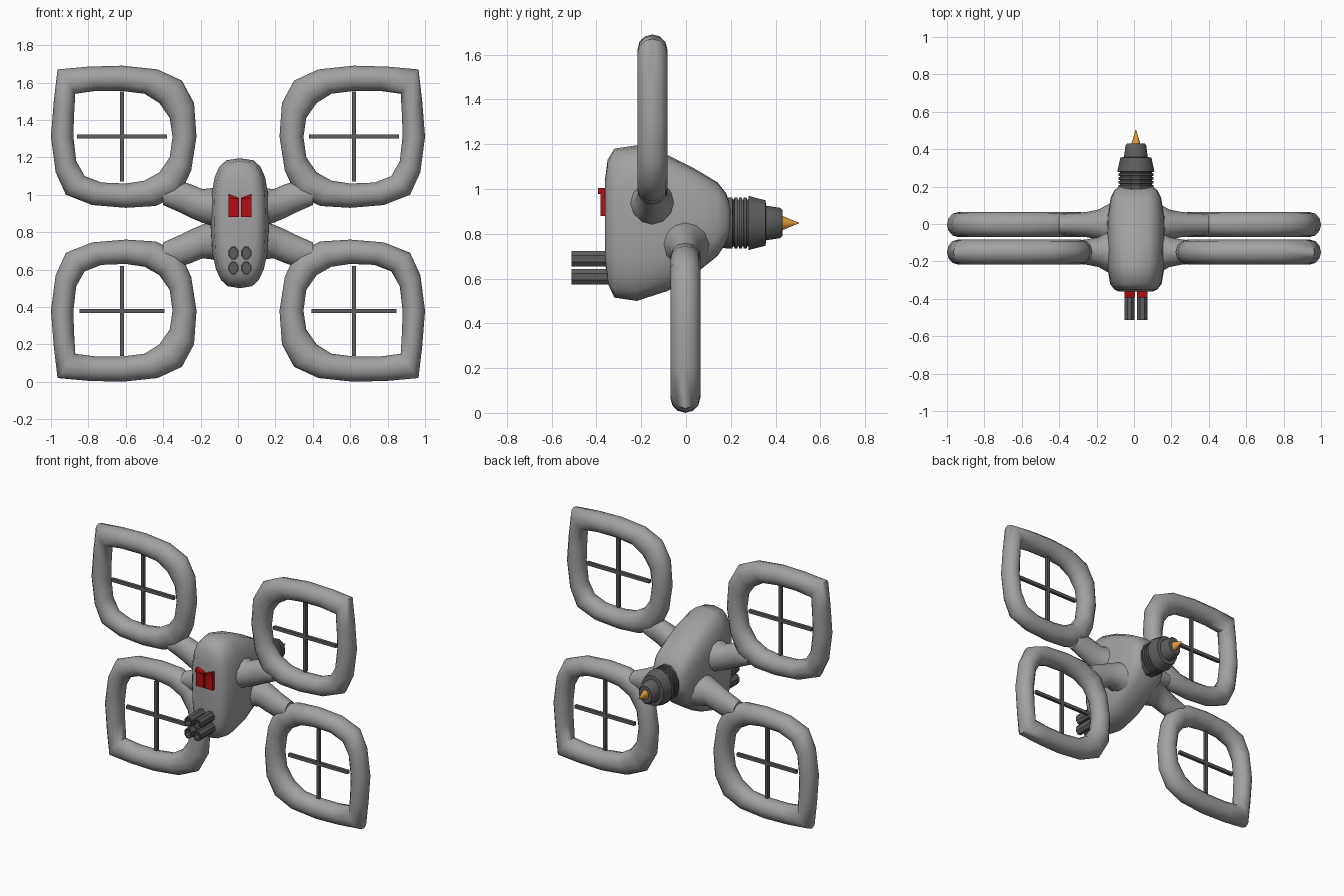
import bpy, bmesh, math
from mathutils import Vector

cube = bpy.data.objects.get("Cube")
if cube:
    bpy.data.objects.remove(cube)

MID_Z = 0.845   # height the upper and lower wings mirror about
BODY_X = 0.01


def material(name, rgb):
    m = bpy.data.materials.new(name)
    m.use_nodes = True
    m.diffuse_color = (*rgb, 1)
    m.node_tree.nodes["Principled BSDF"].inputs["Base Color"].default_value = (*rgb, 1)
    return m


shell = material("light grey shell", (0.36, 0.36, 0.36))
metal = material("dark grey metal", (0.11, 0.11, 0.11))
red = material("red", (0.45, 0.005, 0.008))
orange = material("orange", (0.72, 0.32, 0.04))


def loft(name, rings, mat, closed=False, angle=40):
    """Skin a list of point rings into one object."""
    bm = bmesh.new()
    loops = [[bm.verts.new(p) for p in ring] for ring in rings]
    n = len(loops[0])
    pairs = list(zip(loops, loops[1:]))
    if closed:
        pairs.append((loops[-1], loops[0]))
    else:
        bm.faces.new(loops[0])
        bm.faces.new(loops[-1])
    for a, b in pairs:
        for i in range(n):
            j = (i + 1) % n
            bm.faces.new((a[i], a[j], b[j], b[i]))
    bmesh.ops.recalc_face_normals(bm, faces=bm.faces)
    mesh = bpy.data.meshes.new(name)
    bm.to_mesh(mesh)
    bm.free()
    mesh.materials.append(mat)
    obj = bpy.data.objects.new(name, mesh)
    bpy.context.collection.objects.link(obj)
    bpy.ops.object.select_all(action="DESELECT")
    obj.select_set(True)
    bpy.context.view_layer.objects.active = obj
    bpy.ops.object.shade_smooth_by_angle(angle=math.radians(angle))
    return obj


def angles(n, turn=0.0):
    return [math.tau * (i + turn) / n for i in range(n)]


def turned(name, profile, mat, x, z, squash=1.0, sides=12):
    """Lathe (y, radius) pairs about a front-to-back axis."""
    rings = [[Vector((x + r * squash * math.cos(a), y, z + r * math.sin(a)))
              for a in angles(sides, 0.5)] for y, r in profile]
    return loft(name, rings, mat, angle=35)


def box(name, lo, hi, mat):
    rings = [[(lo[0], y, lo[1]), (hi[0], y, lo[1]), (hi[0], y, hi[1]), (lo[0], y, hi[1])]
             for y in (lo[2], hi[2])]
    return loft(name, rings, mat, angle=10)


# Fuselage: rounded sections along y as (y, bottom, top, half width)
def body_section(y, low, high, half):
    ring = []
    for a in angles(20):
        c, s = math.cos(a), math.sin(a)
        z = (low + high) / 2 + (high - low) / 2 * math.copysign(abs(s) ** 0.65, s)
        w = half * (1 - 0.35 * max(0, 0.75 - z))
        ring.append((BODY_X + w * math.copysign(abs(c) ** 0.65, c), y, z))
    return ring


stations = [(-0.362, 0.68, 1.04, 0.09), (-0.35, 0.58, 1.13, 0.115),
            (-0.32, 0.515, 1.18, 0.138), (-0.22, 0.5, 1.195, 0.155),
            (-0.08, 0.545, 1.15, 0.157), (0.04, 0.62, 1.09, 0.152),
            (0.14, 0.70, 1.03, 0.135), (0.18, 0.76, 0.98, 0.115),
            (0.20, 0.79, 0.92, 0.09)]
loft("fuselage", [body_section(*s) for s in stations], shell, angle=60)

# Rotor guard outline as matching outer and inner (x, z) points
outer = [(0.965, 1.67), (0.80, 1.685), (0.62, 1.69), (0.43, 1.67), (0.30, 1.61),
         (0.235, 1.49), (0.222, 1.31), (0.25, 1.13), (0.31, 1.0), (0.44, 0.94),
         (0.60, 0.93), (0.78, 0.945), (0.92, 1.0), (0.975, 1.12), (1.0, 1.31), (0.985, 1.5)]
inner = [(0.87, 1.54), (0.76, 1.555), (0.62, 1.555), (0.50, 1.54), (0.42, 1.49),
         (0.365, 1.41), (0.35, 1.31), (0.365, 1.2), (0.42, 1.12), (0.50, 1.075),
         (0.60, 1.06), (0.73, 1.065), (0.82, 1.10), (0.865, 1.18), (0.88, 1.31), (0.877, 1.42)]
# Arm sections as (x, centre z, half height, half depth)
arm = [(0.40, 1.0, 0.055, 0.055), (0.31, 0.99, 0.085, 0.062), (0.25, 0.965, 0.09, 0.068),
       (0.19, 0.94, 0.09, 0.08), (0.145, 0.935, 0.10, 0.105), (0.08, 0.93, 0.12, 0.13)]

for level, up, y0 in (("upper", 1, -0.15), ("lower", -1, -0.003)):
    for side, sx in (("left", 1), ("right", -1)):
        def place(x, y, z):
            return Vector((sx * x, y0 + y, MID_Z + up * (z - MID_Z)))

        tag = f"{level}_{side}"
        rings = []
        for (ox, oz), (ix, iz) in zip(outer, inner):
            cx, cz, dx, dz = (ox + ix) / 2, (oz + iz) / 2, (ox - ix) / 2, (oz - iz) / 2
            rings.append([place(cx + dx * math.cos(a), 0.067 * math.sin(a), cz + dz * math.cos(a))
                          for a in angles(12)])
        loft(tag + "_rotor_guard", rings, shell, closed=True, angle=60)
        loft(tag + "_arm", [[place(x, d * math.sin(a), z + h * math.cos(a)) for a in angles(12)]
                            for x, z, h, d in arm], shell, angle=60)

        # Crossed rotor bars
        cx, cz, t = sx * 0.62, MID_Z + up * 0.466, 0.011
        reach = 0.24 if up > 0 else 0.228
        box(tag + "_rotor_bar_across", (cx - reach, cz - t, y0 - t), (cx + reach, cz + t, y0 + t), metal)
        box(tag + "_rotor_bar_upright", (cx - t, cz - 0.24, y0 - t), (cx + t, cz + 0.24, y0 + t), metal)

# Ribbed tail nozzle and its pointed tip
nozzle = [(0.15, 0.115)]
for i in range(4):
    y = 0.195 + i * 0.021
    nozzle += [(y, 0.118), (y + 0.013, 0.118), (y + 0.014, 0.108), (y + 0.020, 0.108)]
nozzle += [(0.28, 0.125), (0.355, 0.105), (0.358, 0.08), (0.42, 0.07), (0.43, 0.06)]
turned("tail_nozzle", nozzle, metal, BODY_X, 0.848, 0.82)
turned("tail_tip", [(0.42, 0.037), (0.505, 0.001)], orange, BODY_X, 0.848, 0.75)

# Four hollow barrels
for col, sx in (("left", 1), ("right", -1)):
    for row, z in (("upper", 0.688), ("lower", 0.608)):
        turned(f"{row}_{col}_barrel",
               [(-0.30, 0.037), (-0.512, 0.037), (-0.512, 0.028), (-0.47, 0.028)],
               metal, BODY_X + sx * 0.034, z, 0.8, 8)

    # Red front panel with a slanted top and a small brow
    near, far = BODY_X + sx * 0.005, BODY_X + sx * 0.062
    for part, y, drop in (("panel", -0.382, 0.125), ("brow", -0.393, 0.025)):
        rings = [[(near, d, 0.983 - drop + 0.02), (far, d, 1.005 - drop),
                  (far, d, 1.005), (near, d, 0.983)] for d in (y, -0.345)]
        if part == "panel":
            for ring in rings:
                ring[0], ring[1] = (near, ring[0][1], 0.88), (far, ring[1][1], 0.88)
        loft(f"{col}_red_{part}", rings, red, angle=10)
